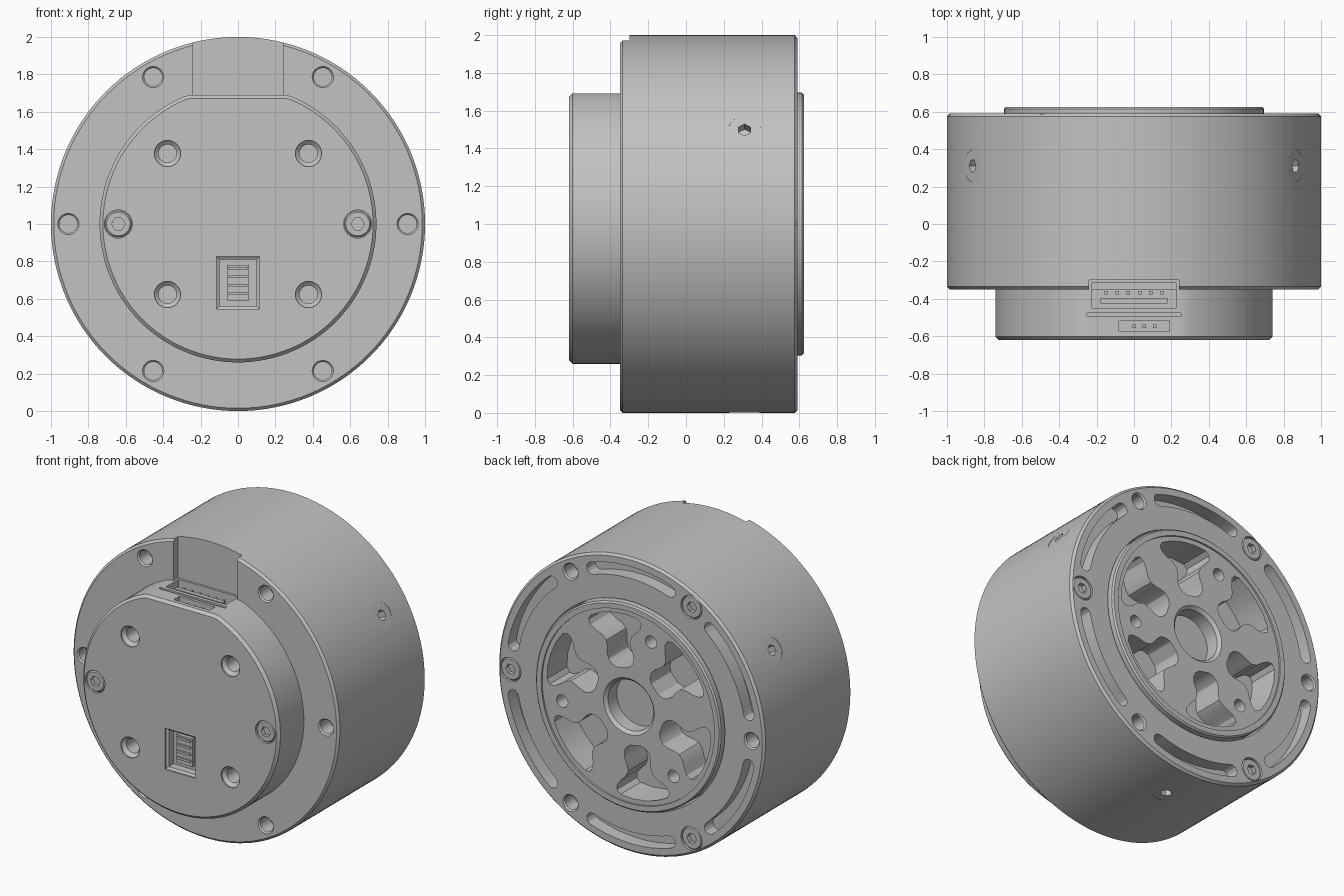
import bpy, bmesh
from math import cos, sin, pi, radians
from mathutils import Matrix, Vector

cube = bpy.data.objects.get("Cube")
if cube:
    bpy.data.objects.remove(cube)

grey = bpy.data.materials.new("metal_grey")
grey.use_nodes = True
grey.diffuse_color = (0.54, 0.54, 0.54, 1)
grey.node_tree.nodes["Principled BSDF"].inputs["Base Color"].default_value = (0.54, 0.54, 0.54, 1)

AXIS_HEIGHT = 1.0   # everything is built around the y axis, then lifted


def loft(bm, loops):
    """Closed solid through loops with equal point counts."""
    rows = [[bm.verts.new(p) for p in loop] for loop in loops]
    n = len(rows[0])
    for a, b in zip(rows, rows[1:]):
        for i in range(n):
            j = (i + 1) % n
            bm.faces.new((a[i], a[j], b[j], b[i]))
    bm.faces.new(rows[0][::-1])
    bm.faces.new(rows[-1])


def prism(bm, outline, y0, y1):
    loft(bm, [[Vector((x, y, z)) for x, z in outline] for y in (y0, y1)])


def box(bm, x0, x1, y0, y1, z0, z1):
    prism(bm, [(x0, z0), (x1, z0), (x1, z1), (x0, z1)], y0, y1)


def turned(bm, rings, x=0, z=0, segs=32, flat=None, hex_from=99, turn=None):
    """Rings are (y, radius); flat trims the top; late rings may be hexagons."""
    loops = []
    for k, (y, r) in enumerate(rings):
        loop = []
        for i in range(segs):
            a = 2 * pi * i / segs
            q = r
            if k >= hex_from:
                q = r * cos(pi / 6) / cos(a % (pi / 3) - pi / 6)
            h = q * sin(a)
            if flat:
                h = min(h, r - flat)
            p = Vector((x + q * cos(a), y, z + h))
            loop.append(turn @ p if turn else p)
        loops.append(loop)
    loft(bm, loops)


def polar(r, degrees):
    return r * cos(radians(degrees)), r * sin(radians(degrees))


def make(name, bm):
    bmesh.ops.recalc_face_normals(bm, faces=bm.faces[:])
    me = bpy.data.meshes.new(name)
    bm.to_mesh(me)
    bm.free()
    ob = bpy.data.objects.new(name, me)
    ob.location.z = AXIS_HEIGHT
    bpy.context.collection.objects.link(ob)
    return ob


def finish(ob, cutter_bm=None):
    if cutter_bm:
        cutter = make(ob.name + "_cutter", cutter_bm)
        cutter.hide_render = True
        mod = ob.modifiers.new("cut", 'BOOLEAN')
        mod.operation = 'DIFFERENCE'
        mod.solver = 'EXACT'
        mod.object = cutter
        bpy.context.view_layer.update()
        deps = bpy.context.evaluated_depsgraph_get()
        cut_mesh = bpy.data.meshes.new_from_object(ob.evaluated_get(deps))
        ob.modifiers.clear()
        ob.data = cut_mesh
        bpy.data.objects.remove(cutter)
    ob.data.materials.clear()
    ob.data.materials.append(grey)
    ob.data.shade_smooth()
    ob.data.set_sharp_from_angle(angle=radians(28))


# Main housing with a stepped bore at the back
bm = bmesh.new()
turned(bm, [(-.35, .985), (-.335, 1), (.575, 1), (.59, .985), (.59, .705), (.3, .705)], segs=128)
housing = make("housing", bm)

cut = bmesh.new()
box(cut, -.24, .24, -.4, -.3, .6, 1.1)              # cable notch
for k in range(6):
    x, z = polar(.907, 60 * k)
    turned(cut, [(-.36, .066), (-.34, .048), (-.24, .048)], x, z)
    if k % 2:                                       # rear bolt holes
        turned(cut, [(.6, .066), (.58, .048), (.48, .048)], x, z)
    else:                                           # rear screw seats
        turned(cut, [(.6, .08), (.55, .08)], x, z)
    # Curved weight-saving slots with round ends
    mid, half, width = 30 + 60 * k, 19, .04
    outline = [polar(.9 + width, mid - half + 2 * half * i / 12) for i in range(13)]
    for end, side in ((mid + half, 1), (mid - half, -1)):
        ex, ez = polar(.9, end)
        turn_from = 0 if side > 0 else 180
        outline += [(ex + width * cos(t), ez + width * sin(t)) for t in
                    [radians(end + turn_from + 30 * i) for i in range(1, 6)]]
        if side > 0:
            outline += [polar(.9 - width, mid + half - 2 * half * i / 12) for i in range(13)]
    prism(cut, outline, .61, .5)
# Radial set screw holes
for angle in (30, 150, 270):
    d = Vector((cos(radians(angle)), 0, sin(radians(angle))))
    turn = Matrix.Translation((0, .31, 0)) @ Vector((0, 1, 0)).rotation_difference(d).to_matrix().to_4x4()
    turned(cut, [(1.05, .085), (.997, .085), (.997, .036), (.94, .036)], segs=24, hex_from=2, turn=turn)
finish(housing, cut)

# Front cover with a flat top
bm = bmesh.new()
turned(bm, [(-.62, .722), (-.602, .74), (-.295, .74)], segs=128, flat=.05)
cover = make("front_cover", bm)
cut = bmesh.new()
for sx in (-1, 1):
    turned(cut, [(-.65, .075), (-.59, .075)], sx * .64, 0)
    for sz in (-1, 1):
        turned(cut, [(-.63, .07), (-.61, .07), (-.59, .048), (-.45, .048)], sx * .377, sz * .377)
loft(cut, [[Vector((sx * w, y, -.315 + sz * (w + .025))) for sx, sz in
            ((-1, -1), (1, -1), (1, 1), (-1, 1))] for y, w in ((-.64, .115), (-.61, .115), (-.6, .1), (-.55, .1))])
box(cut, -.225, .225, -.45, -.315, .57, .8)         # wide socket
box(cut, -.08, .19, -.575, -.515, .57, .8)          # narrow socket
box(cut, -.25, .25, -.495, -.475, .64, .8)          # board slot
finish(cover, cut)

# Socket keys and pins
bm = bmesh.new()
box(bm, -.18, .18, -.425, -.395, .56, .68)
finish(make("socket_key", bm))
bm = bmesh.new()
for i in range(6):
    x = -.15 + .06 * i
    box(bm, x - .009, x + .009, -.377, -.359, .56, .67)
for x in (0, .055, .11):
    box(bm, x - .009, x + .009, -.555, -.537, .56, .67)
finish(make("socket_pins", bm))

# Selector switch in the front window
bm = bmesh.new()
box(bm, -.06, .06, -.575, -.54, -.41, -.22)
finish(make("switch_block", bm))
bm = bmesh.new()
for i in range(4):
    z = -.38 + .045 * i
    box(bm, -.05, .05, -.588, -.57, z, z + .015)
finish(make("switch_levers", bm))

# Output rotor with six flared openings and a hub bore
bm = bmesh.new()
turned(bm, [(.3, .695), (.615, .695), (.625, .685), (.625, .65), (.613, .65)], segs=128)
rotor = make("output_rotor", bm)
cut = bmesh.new()
turned(cut, [(.633, .21), (.593, .17), (.5, .17)], segs=64)
side = [(.26, .04), (.285, .075), (.32, .097), (.36, .1), (.4, .09), (.44, .09),
        (.48, .115), (.52, .16), (.56, .195), (.595, .205), (.615, .18), (.62, .09)]
for k in range(6):
    mid = radians(19 + 60 * k)
    edge = [(r, mid + w / r) for r, w in side] + [(.62, mid)] + [(r, mid - w / r) for r, w in side[::-1]]
    prism(cut, [(r * cos(a), r * sin(a)) for r, a in edge], .65, .4)
    if k % 2:
        x, z = polar(.51, 49 + 60 * k)
        turned(cut, [(.64, .042), (.5, .042)], x, z)
finish(rotor, cut)


# Socket head screws, front and back
def screw(name, x, z, top, inward, r):
    bm = bmesh.new()
    turned(bm, [(top + inward * .05, r), (top + inward * .008, r), (top, r - .008),
                (top, .036), (top + inward * .03, .036)], x, z, segs=36, hex_from=3)
    finish(make(name, bm))


for i, sx in enumerate((-1, 1)):
    screw(f"cover_screw_{i + 1}", sx * .64, 0, -.617, 1, .071)
for i in range(3):
    x, z = polar(.907, 120 * i)
    screw(f"rear_screw_{i + 1}", x, z, .587, -1, .076)
